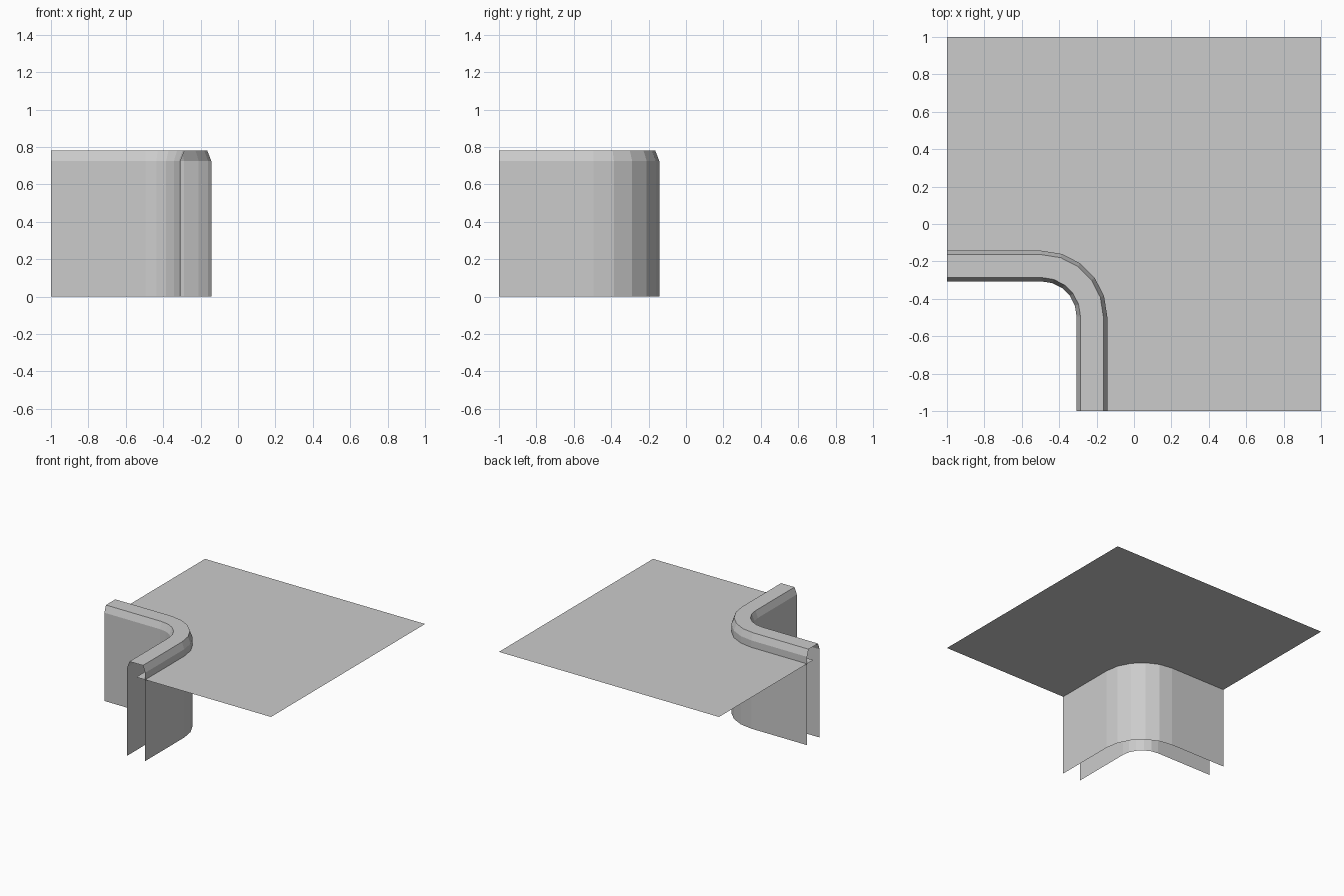
import bpy
import bmesh
from math import sin, cos, pi

if "Cube" in bpy.data.objects:
    bpy.data.objects.remove(bpy.data.objects["Cube"], do_unlink=True)

BEND = -0.494        # x and y of the bend centre
STEPS = 5            # flat facets in the bend
MIDDLE = 0.269       # bend radius of the wall's centre line
FLOOR_Z = 0.668

grey = bpy.data.materials.new("plain_grey")
grey.use_nodes = True
grey.diffuse_color = (0.6, 0.6, 0.6, 1)
grey.node_tree.nodes["Principled BSDF"].inputs["Base Color"].default_value = grey.diffuse_color


def corner_path(radius, z):
    """Straight run, rounded bend and second straight run at one radius."""
    points = [(-1, BEND + radius, z)]
    for i in range(STEPS + 1):
        a = pi / 2 * (1 - i / STEPS)
        points.append((BEND + radius * cos(a), BEND + radius * sin(a), z))
    points.append((BEND + radius, -1, z))
    return points


def finish(bm, name):
    mesh = bpy.data.meshes.new(name)
    bm.to_mesh(mesh)
    bm.free()
    mesh.materials.append(grey)
    obj = bpy.data.objects.new(name, mesh)
    bpy.context.collection.objects.link(obj)
    return obj


# Hollow wall with a chamfered cap, swept around the corner (radius offset, height)
profile = [(0.082, 0), (0.082, 0.725), (0.061, 0.78),
           (-0.061, 0.78), (-0.082, 0.725), (-0.082, 0)]
bm = bmesh.new()
rails = [[bm.verts.new(p) for p in corner_path(MIDDLE + offset, z)]
         for offset, z in profile]
for outer, inner in zip(rails, rails[1:]):
    for i in range(len(outer) - 1):
        bm.faces.new((outer[i], inner[i], inner[i + 1], outer[i + 1]))
finish(bm, "corner_wall")

# Flat floor sheet that ends inside the wall
bm = bmesh.new()
outline = corner_path(MIDDLE, FLOOR_Z) + [(1, -1, FLOOR_Z), (1, 1, FLOOR_Z), (-1, 1, FLOOR_Z)]
bm.faces.new([bm.verts.new(p) for p in outline])
finish(bm, "floor_sheet")
